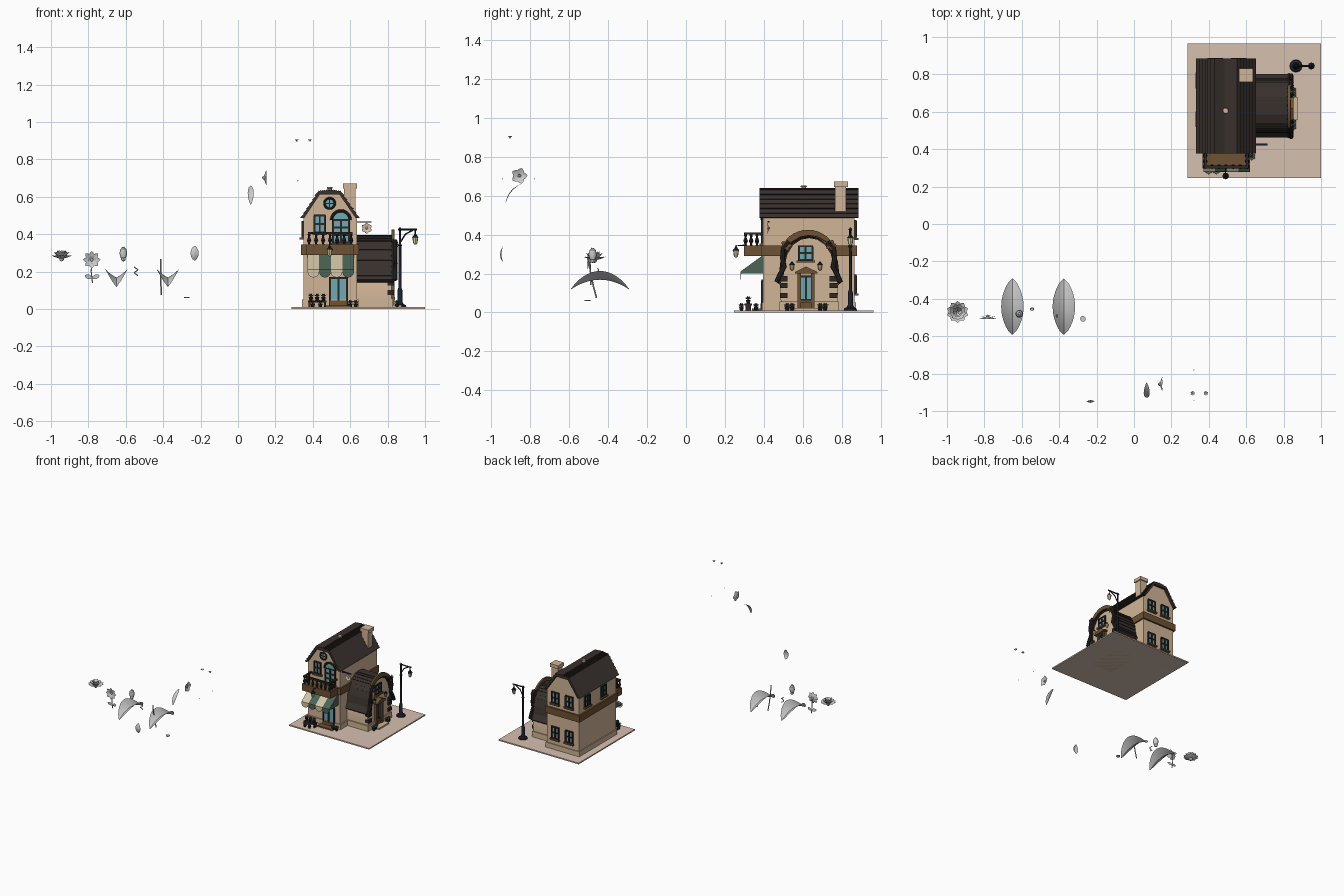
import bpy, bmesh, math
from mathutils import Matrix, Vector

if "Cube" in bpy.data.objects:
    bpy.data.objects.remove(bpy.data.objects["Cube"])

def mat(name, r, g, b):
    m = bpy.data.materials.new(name)
    m.diffuse_color = (r, g, b, 1)
    m.use_nodes = True
    m.node_tree.nodes["Principled BSDF"].inputs["Base Color"].default_value = m.diffuse_color
    return m
WALL = mat("plaster", .64, .46, .31); BASE = mat("paving", .67, .53, .43)
ROOF = mat("shingle", .04, .03, .026); WOOD = mat("brown_wood", .155, .084, .034)
DARK = mat("dark_trim", .025, .02, .018); GLASS = mat("glass", .156, .40, .456)
GREEN = mat("awning_green", .07, .127, .09); CREAM = mat("awning_cream", .64, .55, .38)
IRON = mat("iron", .012, .015, .025); GLOW = mat("lamp_glass", .75, .65, .35)

def finish(name, bm, m=None):
    me = bpy.data.meshes.new(name)
    bm.to_mesh(me); bm.free()
    o = bpy.data.objects.new(name, me)
    bpy.context.collection.objects.link(o)
    if m: me.materials.append(m)
    return o

def box(name, x, y, z, m):
    bm = bmesh.new()
    bmesh.ops.create_cube(bm, size=1)
    for v in bm.verts:
        for i, (a, b) in enumerate((x, y, z)):
            v.co[i] = (a + b) / 2 + v.co[i] * abs(b - a)
    return finish(name, bm, m)

def slab(name, ax, u, d, z, m):
    # box on a wall: u runs along the wall, d is depth along axis ax
    return box(name, u, d, z, m) if ax == 'y' else box(name, d, u, z, m)

def prism(name, pts, ax, a, b, m):
    bm = bmesh.new()
    P = (lambda u, z, d: (u, d, z)) if ax == 'y' else (lambda u, z, d: (d, u, z))
    f = bm.faces.new([bm.verts.new(P(u, z, a)) for u, z in pts])
    r = bmesh.ops.extrude_face_region(bm, geom=[f])
    off = Vector(P(0, 0, b - a))
    bmesh.ops.translate(bm, vec=off, verts=[g for g in r['geom'] if isinstance(g, bmesh.types.BMVert)])
    bmesh.ops.recalc_face_normals(bm, faces=bm.faces)
    return finish(name, bm, m)

def lathe(name, x, y, prof, m, n=12):
    bm = bmesh.new()
    rings = [[bm.verts.new((x + r * math.cos(2 * math.pi * i / n), y + r * math.sin(2 * math.pi * i / n), z))
              for i in range(n)] for r, z in prof]
    for A, B in zip(rings, rings[1:]):
        for i in range(n):
            bm.faces.new((A[i], A[(i + 1) % n], B[(i + 1) % n], B[i]))
    bm.faces.new(rings[0][::-1]); bm.faces.new(rings[-1])
    return finish(name, bm, m)

def tube(name, pts, r, m=None):
    cu = bpy.data.curves.new(name, 'CURVE')
    cu.dimensions = '3D'; cu.bevel_depth = r; cu.bevel_resolution = 2; cu.use_fill_caps = True
    s = cu.splines.new('POLY'); s.points.add(len(pts) - 1)
    for p, c in zip(s.points, pts): p.co = (*c, 1)
    o = bpy.data.objects.new(name, cu)
    bpy.context.collection.objects.link(o)
    if m: cu.materials.append(m)
    return o

def patch(bm, M, L, hw, bend=0, fold=0, arch=0, p=.65, n=10, k=4):
    # curved petal or leaf surface starting at the origin of M, along its y
    rows = []
    for i in range(n + 1):
        t = i / n
        w = max(.02, math.sin(math.pi * t) ** p)
        rows.append([bm.verts.new(M @ Vector((hw * w * s, L * t, bend * t * t + fold * abs(s) ** 1.3 * w
                     + arch * (1 - (2 * t - 1) ** 2)))) for s in [2 * j / k - 1 for j in range(k + 1)]])
    for A, B in zip(rows, rows[1:]):
        for j in range(k):
            bm.faces.new((A[j], A[j + 1], B[j + 1], B[j]))

def flower(name, loc, R, rings, m=None):
    bm = bmesh.new()
    for q, (n, L, hw, tilt, bend) in enumerate(rings):
        for i in range(n):
            M = Matrix.Translation(loc) @ R @ Matrix.Rotation(2 * math.pi * (i + q * .5) / n, 4, 'Z') \
                @ Matrix.Rotation(math.radians(tilt), 4, 'X')
            patch(bm, M, L, hw, bend, hw * .25, n=6)
    r = rings[0][1] * .22
    bmesh.ops.create_uvsphere(bm, u_segments=10, v_segments=6, radius=r, matrix=Matrix.Translation(loc))
    return finish(name, bm, m)

def leaf(name, loc, rot, *a, **k):
    bm = bmesh.new()
    M = Matrix.Translation(loc)
    for ang, ax in rot: M = M @ Matrix.Rotation(math.radians(ang), 4, ax)
    patch(bm, M, *a, **k)
    return finish(name, bm)

def window(name, ax, d, s, c, w, z0, z1, rows=2):
    D = lambda t: (d - s * .01, d + s * t)
    slab(name + "_glass", ax, (c - w / 2, c + w / 2), D(.004), (z0, z1), GLASS)
    for u in (c - w / 2, c, c + w / 2):
        slab(name + "_stile", ax, (u - .005, u + .005), D(.011), (z0, z1), DARK)
    for i in range(rows + 1):
        z = z0 + (z1 - z0) * i / rows
        slab(name + "_rail", ax, (c - w / 2 - .004, c + w / 2 + .004), D(.01), (z - .005, z + .005), DARK)
    slab(name + "_sill", ax, (c - w / 2 - .012, c + w / 2 + .012), D(.02), (z0 - .014, z0 - .002), WOOD)

def courses(pts, n, lip):
    # stepped shingle outline along a polyline
    out = []
    for (a, b), (c, d) in zip(pts, pts[1:]):
        l = math.hypot(c - a, d - b); nx, nz = -(d - b) / l * lip, (c - a) / l * lip
        low_first = d >= b
        for i in range(n):
            for t, k in ((i / n, low_first), ((i + 1) / n, not low_first)):
                out.append((a + (c - a) * t + nx * k, b + (d - b) * t + nz * k))
    return out

# ground plate and main house
box("paving_plate", (.285, 1), (.247, .965), (0, .01), BASE)
prism("main_walls", [(.35, 0), (.35, .49), (.435, .617), (.55, .617), (.636, .49), (.636, 0)], 'y', .397, .867, WALL)
box("plinth", (.343, .643), (.39, .874), (.005, .05), WALL)
box("storey_band", (.338, .647), (.385, .88), (.29, .345), WOOD)
outer = [(.337, .485), (.43, .628), (.49, .636), (.55, .628), (.646, .485)]
prism("gambrel_roof", courses(outer, 6, .006) + [(.63, .485), (.543, .611), (.437, .611), (.353, .485)], 'y', .377, .886, ROOF)
box("chimney", (.568, .628), (.767, .823), (.5, .65), WALL)
box("chimney_cap", (.561, .636), (.76, .832), (.645, .672), WALL)
lathe("ridge_vent", .49, .605, [(.012, .63), (.012, .645), (.016, .646), (.014, .653)], WALL)

# main house openings
window("front_left_window", 'y', .397, -1, .437, .055, .41, .5)
window("balcony_door", 'y', .397, -1, .55, .085, .355, .475, 3)
arc = [(.55 + .05 * math.cos(a * math.pi / 12), .475 + .05 * math.sin(a * math.pi / 12)) for a in range(13)]
prism("balcony_door_fanlight", arc, 'y', .39, .40, GLASS)
tube("balcony_door_arch", [(u, .39, z) for u, z in arc], .008, DARK)
ring = [(.49 + .028 * math.cos(a * math.pi / 10), .565 + .028 * math.sin(a * math.pi / 10)) for a in range(21)]
prism("round_window_glass", ring[:-1], 'y', .391, .40, GLASS)
tube("round_window_frame", [(u, .39, z) for u, z in ring], .006, DARK)
box("round_window_bar", (.487, .493), (.387, .392), (.537, .593), DARK)
box("round_window_crossbar", (.462, .518), (.387, .392), (.562, .568), DARK)
for x in (.435, .56):
    window("back_upper_window", 'y', .867, 1, x, .06, .385, .47)
    window("back_lower_window", 'y', .867, 1, x, .06, .1, .19)
for y in (.56, .767):
    window("left_side_window", 'x', .35, -1, y, .06, .385, .465)
window("shop_door", 'y', .397, -1, .537, .092, .02, .165, 1)
box("shop_door_kick", (.493, .581), (.383, .4), (.015, .045), WOOD)
box("shop_step", (.47, .605), (.34, .4), (.008, .02), WOOD)

# balcony
box("balcony_floor", (.365, .62), (.297, .4), (.29, .345), WOOD)
box("balcony_rail_front", (.373, .612), (.298, .314), (.4, .411), DARK)
for x in (.38, .605):
    box("balcony_rail_side", (x - .007, x + .007), (.3, .397), (.4, .411), DARK)
spots = [(.38 + .0375 * i, .306) for i in range(7)] + [(x, y) for x in (.38, .605) for y in (.335, .365)]
for x, y in spots:
    lathe("baluster", x, y, [(.008, .343), (.005, .352), (.012, .367), (.005, .385), (.008, .4)], DARK, 8)

# striped awning with scalloped valance
for i in range(4):
    a = .372 + i * .062; b = a + .062; c = (a + b) / 2; m = (CREAM, GREEN)[i % 2]
    prism("awning_stripe", [(.397, .295), (.397, .28), (.283, .198), (.28, .21)], 'x', a, b, m)
    prism("awning_scallop", [(a, .21), (b, .21)] + [(c + .031 * math.cos(t * math.pi / 6), .198 - .03 * math.sin(t * math.pi / 6))
          for t in range(7)], 'y', .279, .284, m)
for x in (.374, .616):
    prism("awning_cheek", [(.397, .288), (.397, .2), (.284, .2)], 'x', x, x + .003, GREEN)

def lantern(name, x, y, z, s=1):
    lathe(name + "_cap", x, y, [(.003, z), (.008 * s, z - .01 * s), (.018 * s, z - .022 * s)], IRON, 8)
    lathe(name + "_glass", x, y, [(.015 * s, z - .022 * s), (.011 * s, z - .05 * s), (.004, z - .058 * s)], GLOW, 8)
lantern("balcony_lantern", .49, .257, .34)
tube("balcony_lantern_arm", [(.49, .3, .345), (.49, .257, .345), (.49, .257, .335)], .003, IRON)

# side wing with rounded roof
half = [(.467, .155), (.487, .2), (.494, .26), (.51, .315), (.543, .362), (.587, .388), (.633, .396)]
bell = half + [(1.266 - y, z) for y, z in half[-2::-1]]
inner = [(.633 + (y - .633) * .9, z - .014) for y, z in bell]
prism("wing_walls", [(.49, 0)] + inner + [(.776, 0)], 'x', .63, .82, WALL)
prism("wing_roof", courses(bell, 2, .004) + inner[::-1], 'x', .637, .828, ROOF)
box("wing_plinth", (.63, .828), (.48, .785), (.005, .055), WALL)
tube("facade_arch_trim", [(.828, y, z) for y, z in bell], .009, DARK)
prism("arched_sign_board", [(.627 + r * math.cos(math.radians(a)), .275 + r * math.sin(math.radians(a)))
      for r, seq in ((.15, range(40, 141, 10)), (.118, range(140, 39, -10))) for a in seq], 'x', .822, .836, WOOD)
window("wing_window", 'x', .82, 1, .615, .07, .27, .34)
window("wing_door", 'x', .82, 1, .617, .06, .065, .185, 1)
for y in (.582, .652):
    box("wing_door_post", (.815, .838), (y - .009, y + .009), (.01, .2), WOOD)
box("wing_door_panel", (.815, .83), (.585, .65), (.015, .07), WOOD)
prism("wing_door_pediment", [(.56, .2), (.675, .2), (.675, .208), (.617, .236), (.56, .208)], 'x', .815, .853, WOOD)
box("wing_door_step", (.82, .875), (.555, .68), (.008, .022), WALL)
I = Matrix.Identity(4); RX = Matrix.Rotation(math.pi / 2, 4, 'X'); RY = Matrix.Rotation(math.pi / 2, 4, 'Y')
for s in (-1, 1):
    Y = lambda d: .63 + s * d
    lantern("wall_lantern", .84, .617 + s * .072, .262, .8)
    for z in (.075, .125, .16):
        box("corner_stone", (.8, .834), (Y(.108), Y(.148)), (z, z + .026), DARK)
    tube("facade_garland", [(.84, Y(d), z) for d, z in ((.1, .365), (.13, .33), (.135, .28), (.125, .235), (.15, .19), (.165, .155))], .012, DARK)
    flower("garland_blossom", (.842, Y(.115), .345), RY, [(5, .03, .011, 12, 0), (5, .02, .008, 40, 0)], WOOD)

# hanging flower sign on the main house side
box("sign_bracket", (.636, .715), (.42, .43), (.462, .469), IRON)
flower("sign_blossom", (.688, .425, .432), RX, [(6, .03, .012, 8, 0)], CREAM)

# potted plants and display bench
box("flower_bench", (.375, .472), (.3, .34), (.035, .045), DARK)
for x in (.382, .465):
    box("bench_leg", (x - .005, x + .005), (.305, .335), (.01, .036), DARK)
pots = [(.39, .32, .045), (.423, .32, .045), (.457, .32, .045), (.4, .285, .01), (.44, .285, .01), (.6, .36, .01), (.63, .36, .01),
        (.85, .52, .01), (.85, .545, .01), (.85, .69, .01), (.85, .715, .01)]
for x, y, z in pots:
    lathe("plant_pot", x, y, [(.008, z), (.012, z + .018), (.013, z + .02)], DARK, 8)
    flower("pot_plant", (x, y, z + .018), I, [(6, .024, .008, 35, 0), (4, .022, .007, 70, 0)], GREEN)

# street lamp
lathe("lamp_post", .866, .845, [(.034, .01), (.032, .02), (.018, .028), (.013, .04), (.013, .1), (.008, .115), (.007, .33),
      (.011, .34), (.006, .35), (.006, .42), (.01, .426), (.003, .437)], IRON)
tube("lamp_arm", [(.855, .845, .425), (.957, .845, .425)], .005, IRON)
tube("lamp_brace", [(.87, .845, .36), (.895, .845, .4), (.935, .845, .422)], .004, IRON)
tube("lamp_hook", [(.948, .845, .425), (.948, .845, .4)], .003, IRON)
lantern("lamp_lantern", .948, .845, .405, 1.05)

# loose plant parts beside the house
flower("full_bloom", (-.943, -.47, .268), I, [(10, .06, .02, 8, .01), (9, .056, .02, 30, .01), (7, .052, .018, 52, .006), (5, .05, .016, 75, -.01)])
flower("daisy", (-.782, -.495, .263), RX, [(8, .047, .014, 8, .006), (8, .026, .008, 30, 0)])
tube("daisy_stem", [(-.782, -.492, .25), (-.785, -.49, .2), (-.778, -.49, .14)], .003)
for s in (-1, 1):
    leaf("daisy_leaf", (-.78, -.49, .165), [(s * 70, 'Y'), (90, 'X')], .042, .012, .008)
for x in (-.65, -.375):
    leaf("large_leaf", (x, -.592, .118), [], .3, .06, fold=.045, arch=.05, n=14)
tube("long_stem", [(-.412, -.5, .268), (-.412, -.49, .2), (-.412, -.475, .13), (-.41, -.46, .075)], .004)
flower("bud", (-.613, -.48, .268), I, [(5, .062, .019, 82, .016), (4, .062, .018, 76, .022)])
lathe("bud_core", -.613, -.48, [(.003, .264), (.015, .275), (.021, .297), (.016, .32), (.006, .329)], None)
tube("curled_tendril", [(-.545 + .009 * math.cos(i * .8), -.455 + .006 * math.sin(i * .8), .178 + i * .004) for i in range(13)], .003)
leaf("front_petal", (-.232, -.942, .258), [(90, 'X')], .08, .022, arch=.014, fold=-.008)
lathe("small_disc", -.273, -.507, [(.015, .058), (.015, .064)], None)
leaf("slim_leaf", (.068, -.928, .556), [(52, 'X')], .132, .016, arch=.016, fold=.004)
flower("side_blossom", (.138, -.857, .702), RY, [(5, .043, .018, 8, .008), (5, .015, .005, 50, 0)])
for x in (.314, .384):
    flower("tiny_blossom", (x, -.905, .898), I, [(6, .015, .006, 35, 0)])
for y in (-.78, -.945):
    lathe("seed", .32, y, [(.001, .682), (.003, .686), (.001, .69)], None, 6)

# meshes from curves, smooth shading with sharp edges kept
bpy.ops.object.select_all(action='SELECT')
bpy.context.view_layer.objects.active = bpy.context.scene.objects[0]
bpy.ops.object.convert(target='MESH')
bpy.ops.object.shade_smooth_by_angle()
